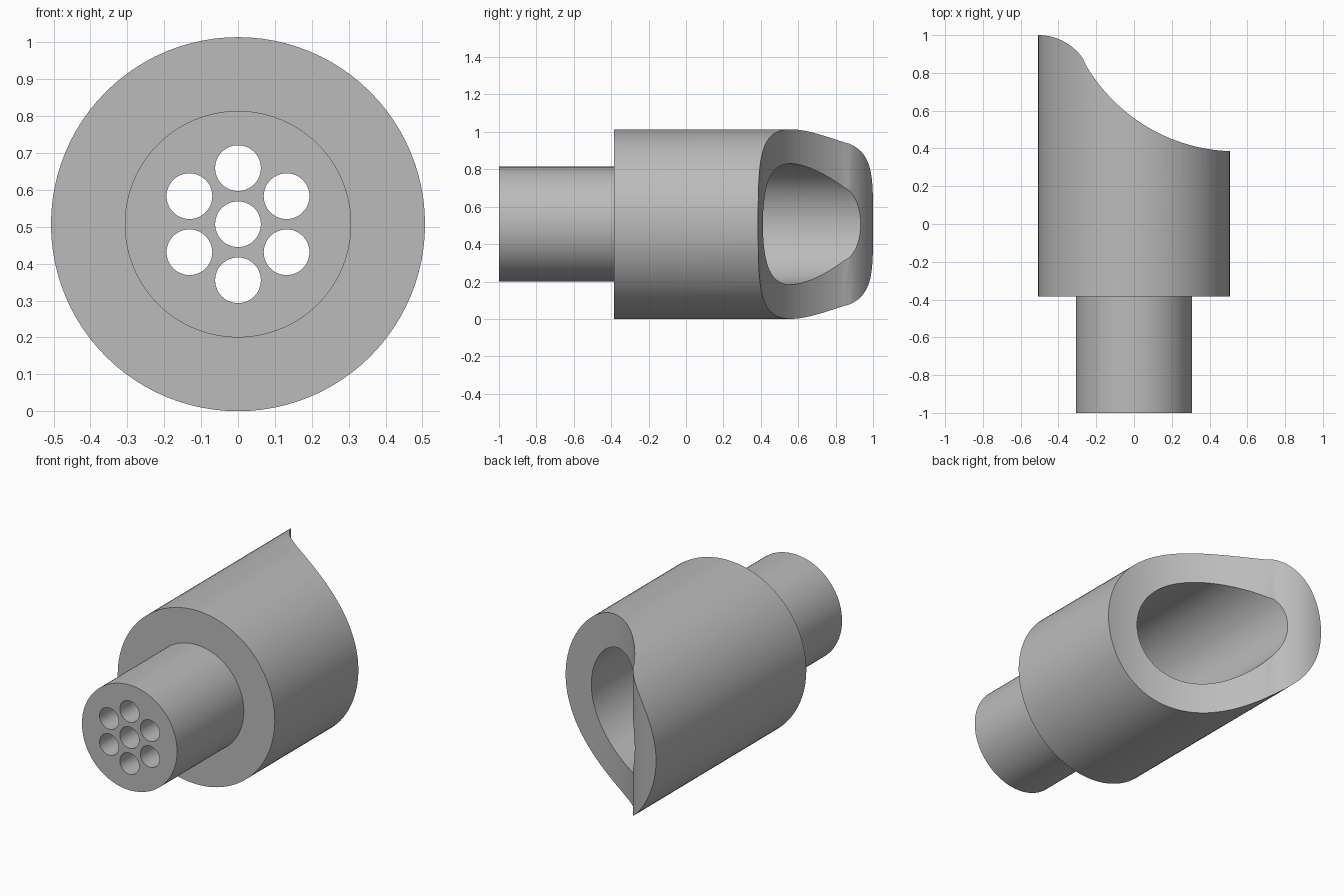
import bpy, bmesh, math
from mathutils import Matrix, Vector

cube = bpy.data.objects.get("Cube")
if cube:
    bpy.data.objects.remove(cube, do_unlink=True)

SEGMENTS = 96
RADIUS = 0.507           # outer radius, also the height of the axis
AXIS = Vector((0, 0, RADIUS))


def make_object(name, bm):
    bmesh.ops.recalc_face_normals(bm, faces=bm.faces)
    mesh = bpy.data.meshes.new(name)
    bm.to_mesh(mesh)
    bm.free()
    obj = bpy.data.objects.new(name, mesh)
    bpy.context.collection.objects.link(obj)
    return obj


# Stepped body: narrow tube, wide sleeve and blind bore turned as one solid
def turned_body():
    profile = [(0.307, -1), (0.307, -0.385), (RADIUS, -0.385),
               (RADIUS, 1.1), (0.323, 1.1), (0.323, -0.285)]
    bm = bmesh.new()
    verts = [bm.verts.new((r, y, RADIUS)) for r, y in profile]
    edges = [bm.edges.new(pair) for pair in zip(verts, verts[1:])]
    bmesh.ops.spin(bm, geom=verts + edges, cent=AXIS, axis=(0, 1, 0),
                   angle=math.tau, steps=SEGMENTS)
    bmesh.ops.remove_doubles(bm, verts=bm.verts, dist=0.0001)
    bmesh.ops.holes_fill(bm, edges=[e for e in bm.edges if e.is_boundary], sides=0)
    return make_object("nozzle_body", bm)


# S-shaped end cut: a convex arc flowing into a wide concave arc
def end_height(x):
    if x < -RADIUS:
        return 1.0
    if x < -0.256:
        return 0.712 + math.sqrt(0.288 ** 2 - (x + RADIUS) ** 2)
    return 1.305 - math.sqrt(0.92 ** 2 - (x - 0.54) ** 2)


def cutters():
    bm = bmesh.new()
    # End cut
    steps = 80
    xs = [-0.6 + 1.2 * i / steps for i in range(steps + 1)]
    outline = [(x, end_height(x)) for x in xs] + [(0.6, 1.3), (-0.6, 1.3)]
    face = bm.faces.new([bm.verts.new((x, y, -0.2)) for x, y in outline])
    grown = bmesh.ops.extrude_face_region(bm, geom=[face], use_keep_orig=True)
    bmesh.ops.translate(bm, vec=(0, 0, 1.5),
                        verts=[v for v in grown["geom"] if isinstance(v, bmesh.types.BMVert)])
    # One centre hole and a ring of six
    centres = [Vector((0, 0, 0))]
    for i in range(6):
        a = math.pi / 2 + i * math.tau / 6
        centres.append(Vector((math.cos(a), 0, math.sin(a))) * 0.152)
    for c in centres:
        place = Matrix.Translation(AXIS + c + Vector((0, -0.65, 0)))
        bmesh.ops.create_cone(bm, cap_ends=True, segments=48, radius1=0.062, radius2=0.062,
                              depth=1, matrix=place @ Matrix.Rotation(math.pi / 2, 4, "X"))
    return make_object("cutters", bm)


body = turned_body()
cutter = cutters()
cutter.hide_render = True

cut = body.modifiers.new("cut", "BOOLEAN")
cut.operation = "DIFFERENCE"
cut.solver = "EXACT"
cut.object = cutter
bpy.ops.object.select_all(action="DESELECT")
body.select_set(True)
bpy.context.view_layer.objects.active = body
bpy.ops.object.modifier_apply(modifier=cut.name)
bpy.data.objects.remove(cutter, do_unlink=True)

# Plain grey finish
grey = bpy.data.materials.new("plain_grey")
grey.use_nodes = True
colour = (0.5, 0.5, 0.5, 1)
grey.diffuse_color = colour
grey.node_tree.nodes["Principled BSDF"].inputs["Base Color"].default_value = colour
body.data.materials.clear()
body.data.materials.append(grey)
for poly in body.data.polygons:
    poly.material_index = 0
bpy.ops.object.shade_smooth_by_angle(angle=math.radians(30))
